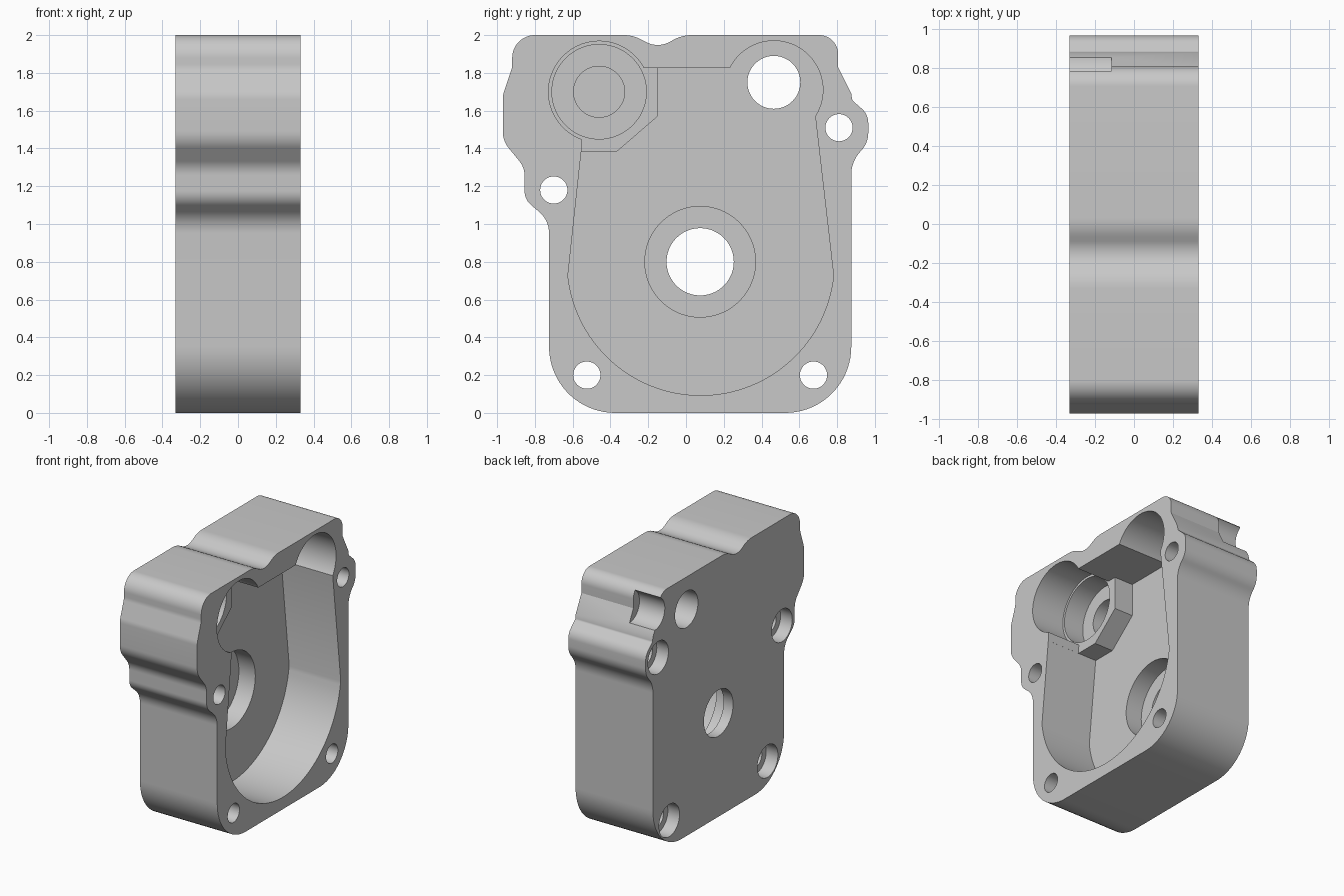
import bpy, bmesh, math
from mathutils import Vector

cube = bpy.data.objects.get("Cube")
if cube:
    bpy.data.objects.remove(cube, do_unlink=True)

HALF = 0.33      # half thickness
FLOOR = -0.11    # cavity floor
STEP = 0.05      # top of the raised bearing block
OUT = 0.5        # beyond either face

metal = bpy.data.materials.new("cast_grey")
metal.use_nodes = True
metal.diffuse_color = (0.58, 0.58, 0.58, 1)
metal.node_tree.nodes["Principled BSDF"].inputs["Base Color"].default_value = (0.58, 0.58, 0.58, 1)


def rounded(corners):
    """Replace each (y, z, radius) corner by a fillet arc."""
    pts = []
    for i, (y, z, r) in enumerate(corners):
        p = Vector((y, z))
        if r == 0:
            pts.append(p)
            continue
        a = (Vector(corners[i - 1][:2]) - p).normalized()
        b = (Vector(corners[(i + 1) % len(corners)][:2]) - p).normalized()
        half = a.angle(b) / 2
        centre = p + (a + b).normalized() * (r / math.sin(half))
        start = p + a * (r / math.tan(half)) - centre
        end = p + b * (r / math.tan(half)) - centre
        turn = math.atan2(start.x * end.y - start.y * end.x, start.dot(end))
        n = max(4, int(abs(turn) / 0.08))
        a0 = math.atan2(start.y, start.x)
        for k in range(n + 1):
            t = a0 + turn * k / n
            pts.append(centre + Vector((math.cos(t), math.sin(t))) * r)
    return pts


def arc(y, z, r, start=0, end=360, n=72):
    return [Vector((y + r * math.cos(t), z + r * math.sin(t)))
            for t in (math.radians(start + (end - start) * k / n) for k in range(n))]


def prism(name, pts, x0, x1):
    """Extrude a side profile along x."""
    bm = bmesh.new()
    face = bm.faces.new([bm.verts.new((x0, p[0], p[1])) for p in pts])
    ext = bmesh.ops.extrude_face_region(bm, geom=[face])
    moved = [v for v in ext["geom"] if isinstance(v, bmesh.types.BMVert)]
    bmesh.ops.translate(bm, verts=moved, vec=(x1 - x0, 0, 0))
    bmesh.ops.recalc_face_normals(bm, faces=bm.faces)
    mesh = bpy.data.meshes.new(name)
    bm.to_mesh(mesh)
    bm.free()
    mesh.materials.append(metal)
    obj = bpy.data.objects.new(name, mesh)
    bpy.context.collection.objects.link(obj)
    return obj


# Outer casing profile
outline = [
    (-0.725, 0, 0.35), (0.875, 0, 0.35),
    (0.875, 1.33, 0.18), (0.965, 1.43, 0.14), (0.965, 1.58, 0.1),
    (0.88, 1.655, 0.02), (0.875, 1.69, 0), (0.805, 1.83, 0), (0.805, 2, 0.1),
    (-0.02, 2, 0.2), (-0.15, 1.93, 0.13), (-0.28, 2, 0.2),
    (-0.92, 2, 0.12), (-0.92, 1.83, 0.1), (-0.97, 1.68, 0.12),
    (-0.97, 1.44, 0.14), (-0.855, 1.3, 0.12), (-0.855, 1.13, 0.1),
    (-0.725, 1.02, 0.15),
]
body = prism("gearbox_casing", rounded(outline), -HALF, HALF)
bpy.context.view_layer.objects.active = body


def cut(name, pts, x0, x1):
    cutter = prism(name, pts, x0, x1)
    cutter.hide_render = True
    mod = body.modifiers.new(name, "BOOLEAN")
    mod.operation = "DIFFERENCE"
    mod.solver = "EXACT"
    mod.object = cutter
    bpy.ops.object.modifier_apply(modifier=name)
    bpy.data.objects.remove(cutter, do_unlink=True)


# Tapered main cavity, leaving the bearing block standing
cavity = arc(0.078, 0.8, 0.707, 186, 354, 60) + [
    Vector(p) for p in ((0.782, 0.72), (0.655, 1.825), (-0.15, 1.825),
                        (-0.15, 1.57), (-0.37, 1.38), (-0.555, 1.38))]
cut("main_cavity", cavity, FLOOR, OUT)

# Space above the bearing block
cut("block_top", [(-0.555, 1.37), (-0.36, 1.37), (-0.14, 1.56), (-0.14, 1.825),
                  (-0.4, 1.825), (-0.548, 1.5)], STEP, OUT)

# Round recesses and bores: name, y, z, radius, start, end
recesses = [
    ("bearing_clearance", -0.46, 1.7, 0.268, STEP, OUT),
    ("bearing_seat", -0.46, 1.7, 0.25, -0.12, OUT),
    ("bearing_bore", -0.46, 1.7, 0.135, -0.22, OUT),
    ("upper_pocket", 0.465, 1.71, 0.26, FLOOR, OUT),
    ("upper_hole", 0.465, 1.75, 0.14, -OUT, OUT),
    ("shaft_recess", 0.075, 0.8, 0.293, -0.25, 0),
    ("shaft_hole", 0.075, 0.8, 0.178, -OUT, 0),
    ("edge_notch", 0.855, 1.86, 0.125, -OUT, FLOOR - 0.004),
]
for name, y, z, r, x0, x1 in recesses:
    cut(name, arc(y, z, r), x0, x1)

# Screw holes, counterbored from the back
for y, z in ((-0.525, 0.2), (0.675, 0.2), (0.81, 1.51), (-0.7, 1.18)):
    cut("screw_hole", arc(y, z, 0.072, n=48), -OUT, OUT)
    cut("screw_counterbore", arc(y, z, 0.125, n=48), -OUT, -HALF + 0.1)

body.select_set(True)
bpy.ops.object.shade_smooth_by_angle(angle=math.radians(25))
